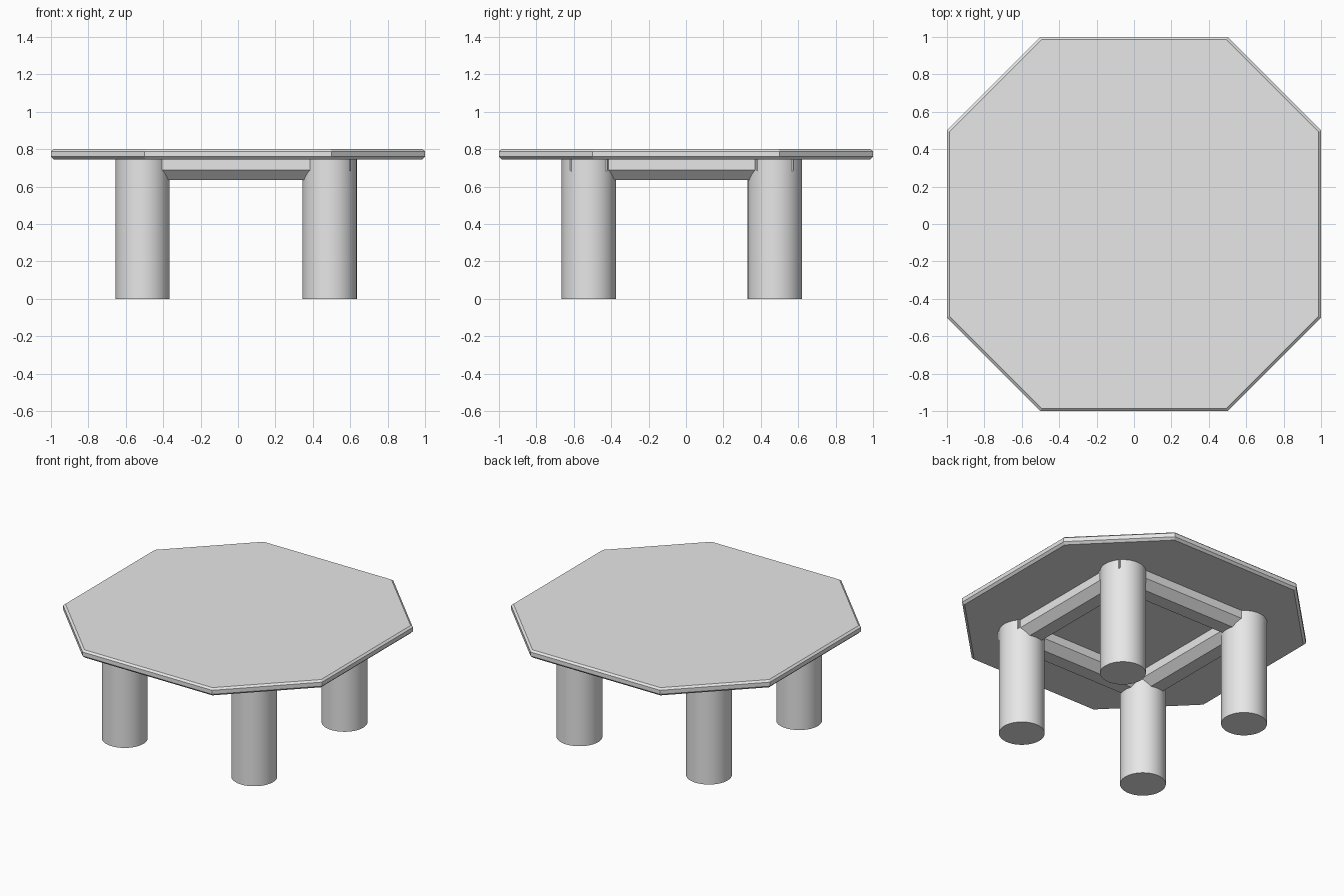
import bpy
import bmesh
import math
from mathutils import Matrix

# Remove the default cube
cube = bpy.data.objects.get("Cube")
if cube:
    bpy.data.objects.remove(cube, do_unlink=True)

# Single light grey finish
grey = bpy.data.materials.new("light_grey")
grey.use_nodes = True
colour = (0.8, 0.8, 0.8, 1.0)
grey.diffuse_color = colour
grey.node_tree.nodes["Principled BSDF"].inputs["Base Color"].default_value = colour


def finish(name, bm):
    bmesh.ops.recalc_face_normals(bm, faces=bm.faces)
    mesh = bpy.data.meshes.new(name)
    bm.to_mesh(mesh)
    bm.free()
    mesh.materials.append(grey)
    obj = bpy.data.objects.new(name, mesh)
    bpy.context.collection.objects.link(obj)
    return obj


def loft(name, sections):
    """Skin a row of matching closed outlines and cap both ends."""
    bm = bmesh.new()
    rings = [[bm.verts.new(p) for p in section] for section in sections]
    for a, b in zip(rings, rings[1:]):
        for i in range(len(a)):
            j = (i + 1) % len(a)
            bm.faces.new((a[i], a[j], b[j], b[i]))
    bm.faces.new(rings[0])
    bm.faces.new(rings[-1])
    return finish(name, bm)


UNDERSIDE = 0.745
TOP = 0.8
LEG_RADIUS = 0.145
LEG_X = {"right": -0.51, "left": 0.49}
LEG_Y = {"front": -0.52, "back": 0.475}

# Eight-sided top with chamfered upper and lower edges
octagon = [(0.5, -1), (1, -0.5), (1, 0.5), (0.5, 1),
           (-0.5, 1), (-1, 0.5), (-1, -0.5), (-0.5, -1)]
edge_profile = [(0.985, UNDERSIDE), (1, 0.76), (1, 0.788), (0.987, TOP)]
loft("tabletop", [[(x * s, y * s, z) for x, y in octagon]
                  for s, z in edge_profile])

# Round legs
for side, x in LEG_X.items():
    for end, y in LEG_Y.items():
        bm = bmesh.new()
        bmesh.ops.create_cone(
            bm, cap_ends=True, segments=64, radius1=LEG_RADIUS,
            radius2=LEG_RADIUS, depth=UNDERSIDE,
            matrix=Matrix.Translation((x, y, UNDERSIDE / 2)))
        leg = finish(f"{end}_{side}_leg", bm)
        bpy.ops.object.select_all(action="DESELECT")
        leg.select_set(True)
        bpy.context.view_layer.objects.active = leg
        bpy.ops.object.shade_smooth_by_angle(angle=math.radians(30))

# Rails between the legs, chamfered along their lower edges
rail_section = [(-0.1, UNDERSIDE), (-0.1, 0.688), (-0.048, 0.636),
                (0.048, 0.636), (0.1, 0.688), (0.1, UNDERSIDE)]
for end, y in LEG_Y.items():
    loft(f"{end}_rail", [[(x, y + w, z) for w, z in rail_section]
                         for x in (-0.6, 0.602)])
for side, x in LEG_X.items():
    loft(f"{side}_rail", [[(x + w, y, z) for w, z in rail_section]
                          for y in (-0.62, 0.575)])
